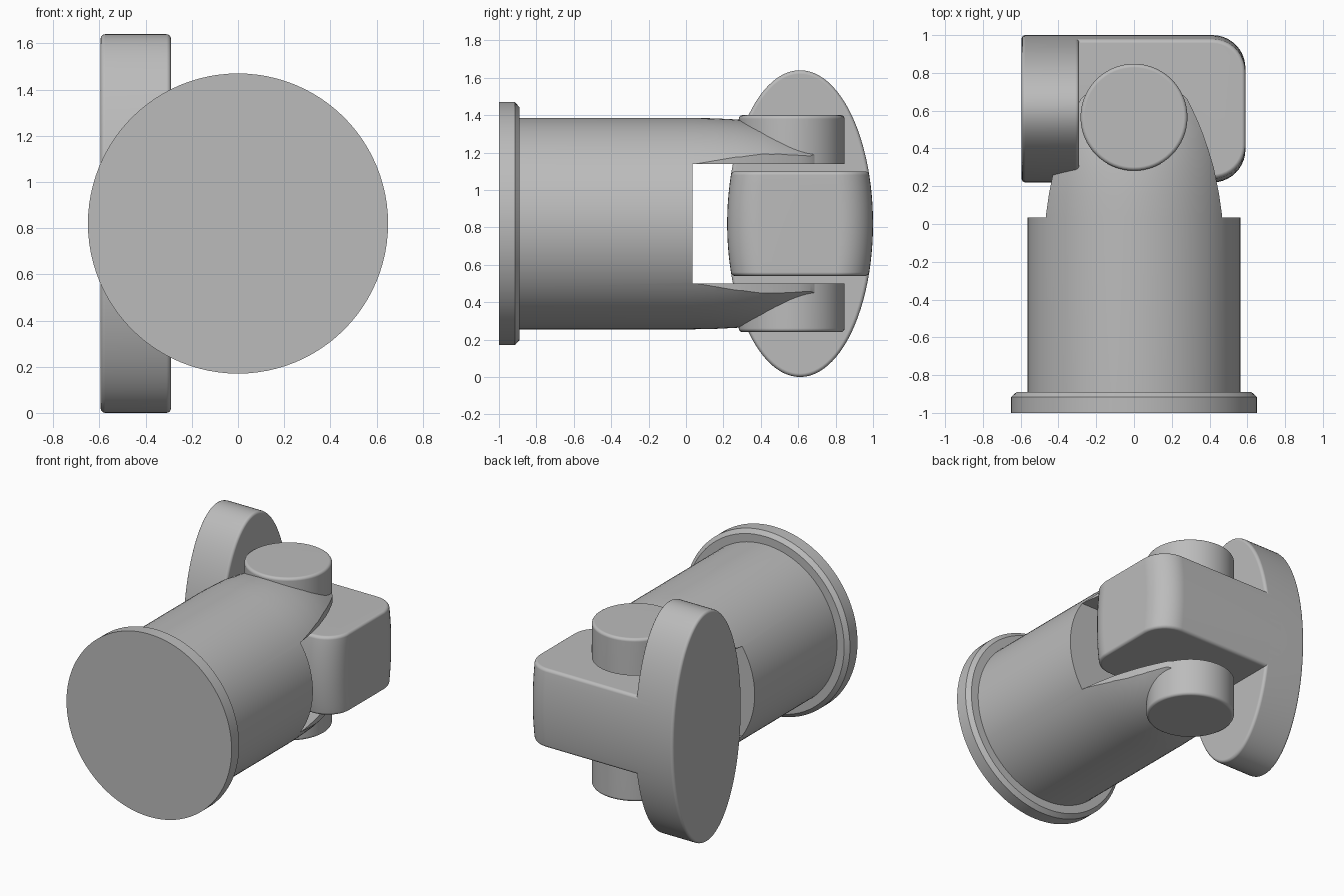
import bpy, bmesh
from math import sin, cos, pi, sqrt, radians

cube = bpy.data.objects.get("Cube")
if cube:
    bpy.data.objects.remove(cube, do_unlink=True)

grey = bpy.data.materials.new("plain grey")
grey.use_nodes = True
colour = (0.5, 0.5, 0.5, 1)
grey.diffuse_color = colour
grey.node_tree.nodes["Principled BSDF"].inputs["Base Color"].default_value = colour

CZ = 0.82          # height of the shaft axis
PIN_Y = 0.565      # pivot position
PLATE_Y, PLATE_A, PLATE_B = 0.61, 0.39, 0.82
FILLET = 0.02


def loft(name, rings):
    """Skin a list of matching point rings and cap both ends."""
    bm = bmesh.new()
    rows = [[bm.verts.new(p) for p in ring] for ring in rings]
    n = len(rows[0])
    for a, b in zip(rows, rows[1:]):
        for i in range(n):
            j = (i + 1) % n
            bm.faces.new((a[i], a[j], b[j], b[i]))
    bm.faces.new(rows[0])
    bm.faces.new(rows[-1])
    bmesh.ops.recalc_face_normals(bm, faces=bm.faces)
    mesh = bpy.data.meshes.new(name)
    bm.to_mesh(mesh)
    bm.free()
    mesh.materials.append(grey)
    obj = bpy.data.objects.new(name, mesh)
    bpy.context.collection.objects.link(obj)
    return obj


def oval(a, b, n=96):
    return [(a * cos(2 * pi * i / n), b * sin(2 * pi * i / n)) for i in range(n)]


def rounded_ends(lo, hi, f=FILLET, steps=4):
    """Levels from lo to hi with the inset of a quarter-round at each end."""
    arc = [(f * (1 - sin(t)), f * (1 - cos(t)))
           for t in (pi / 2 * k / steps for k in range(steps + 1))]
    low = [(lo + d, inset) for d, inset in reversed(arc)]
    return low and [(lo + f * (1 - cos(pi / 2 * k / steps)),
                     f * (1 - sin(pi / 2 * k / steps))) for k in range(steps + 1)] + \
        [(hi - f * (1 - cos(pi / 2 * k / steps)),
          f * (1 - sin(pi / 2 * k / steps))) for k in range(steps, -1, -1)]


def finish(obj, weighted=True):
    bpy.ops.object.select_all(action='DESELECT')
    obj.select_set(True)
    bpy.context.view_layer.objects.active = obj
    for mod in list(obj.modifiers):
        bpy.ops.object.modifier_apply(modifier=mod.name)
    bpy.ops.object.shade_smooth_by_angle(angle=radians(28))
    if weighted:
        obj.modifiers.new("even_shading", 'WEIGHTED_NORMAL').keep_sharp = True


def turned(name, profile):
    """Turn a (y, radius) profile about the shaft axis."""
    return loft(name, [[(x, y, CZ + z) for x, z in oval(r, r)] for y, r in profile])


# Flange with a chamfered inner rim
finish(turned("flange", [(-1, 0.65), (-0.915, 0.65), (-0.89, 0.622)]))

# Forked shaft: turned blank with a slot and tapered sides cut away
shaft = turned("forked_shaft", [(-0.9, 0.565), (0.035, 0.565), (0.15, 0.563),
                                (0.27, 0.557), (0.4, 0.54), (0.5, 0.515),
                                (0.58, 0.488), (0.7, 0.445), (0.78, 0.41)])
slot_plan = [(-1, 0.035), (1, 0.035), (1, 1.2), (-1, 1.2)]
arm = [(0.468, 0.035), (0.45, 0.16), (0.422, 0.3), (0.395, 0.39), (0.37, 0.465),
       (0.34, 0.54), (0.31, 0.605), (0.28, 0.665), (0.24, 0.7)]
sides_plan = ([(1, 0.035), (1, 1.2), (-1, 1.2), (-1, 0.035)]
              + [(-x, y) for x, y in arm] + arm[::-1])
cutters = []
for name, plan, low, high in (("slot_cutter", slot_plan, CZ - 0.32, CZ + 0.32),
                              ("sides_cutter", sides_plan, -0.2, 2)):
    cutter = loft(name, [[(x, y, z) for x, y in plan] for z in (low, high)])
    cutter.hide_render = True
    mod = shaft.modifiers.new(name, 'BOOLEAN')
    mod.operation, mod.solver, mod.object = 'DIFFERENCE', 'EXACT', cutter
    cutters.append(cutter)
finish(shaft, weighted=False)
for cutter in cutters:
    bpy.data.objects.remove(cutter, do_unlink=True)

# Pivot pins, mirrored about the shaft axis
for name, side in (("upper_pin", 1), ("lower_pin", -1)):
    levels = [(0.32, 0)] + rounded_ends(0.32, 0.58)[5:]
    finish(loft(name, [[(x, PIN_Y + y, CZ + side * h)
                        for x, y in oval(0.283 - inset, 0.283 - inset, 64)]
                       for h, inset in levels]))

# Oval end plate
finish(loft("oval_plate", [[(x, PLATE_Y + y, CZ + z)
                            for y, z in oval(PLATE_A - inset, PLATE_B - inset)]
                           for x, inset in rounded_ends(-0.595, -0.29)]))


# Pivot block: rounded outer corners, front and back bulging like the plate
def block_ring(h, inset):
    depth = PLATE_A * sqrt(1 - (h / PLATE_B) ** 2) - inset
    r, end, n = 0.175 - inset, 0.59 - inset, 10
    curve = [(end - r + r * sin(pi / 2 * k / n), depth - r + r * cos(pi / 2 * k / n))
             for k in range(n + 1)]
    half = [(-0.4, depth)] + curve
    outline = half + [(x, -y) for x, y in reversed(half)]
    return [(x, PLATE_Y + y, CZ + h) for x, y in outline]


levels = rounded_ends(-0.28, 0.28)
levels[5:5] = [(-0.26 + 0.052 * k, 0) for k in range(1, 10)]
finish(loft("pivot_block", [block_ring(h, inset) for h, inset in levels]))
